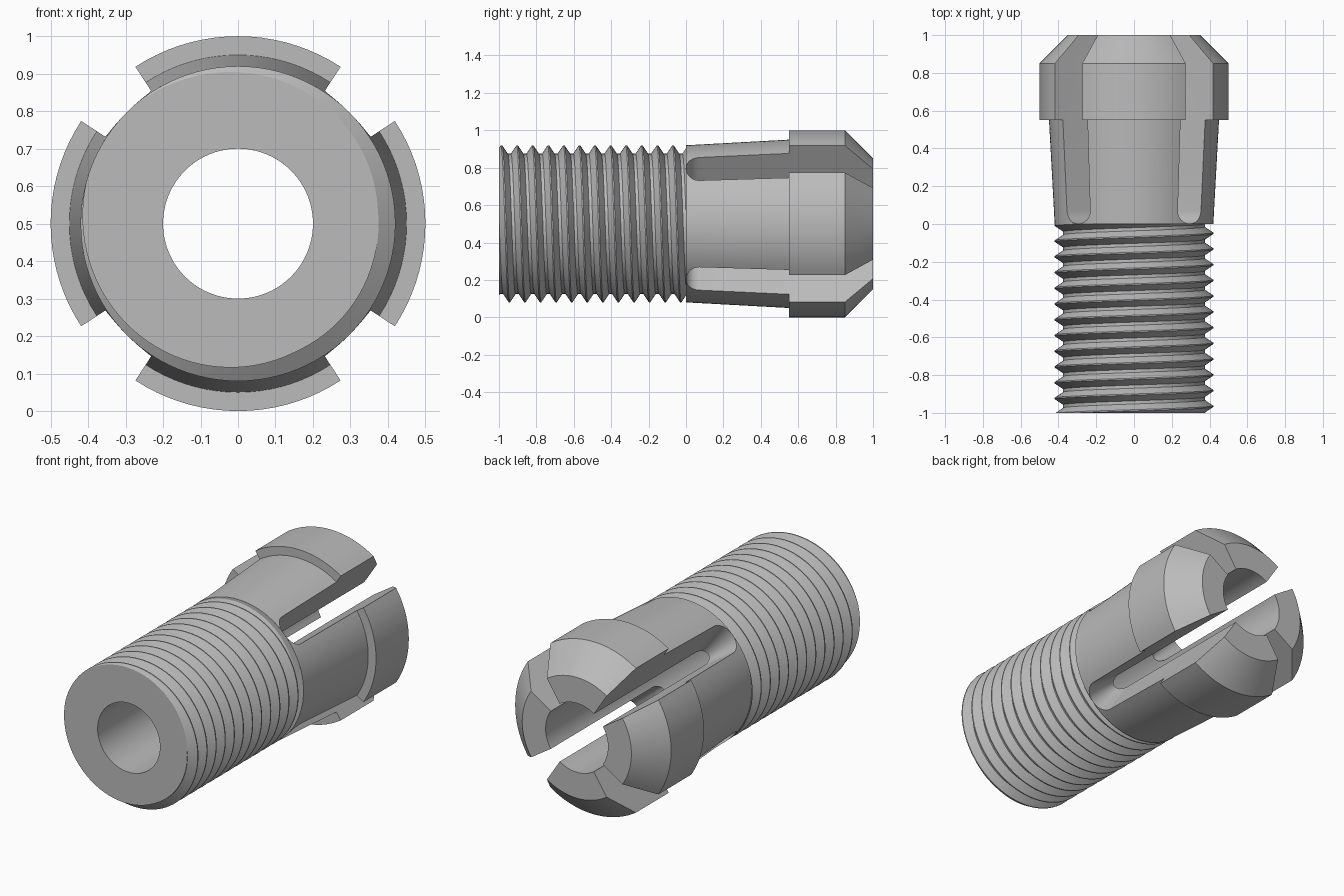
import bpy, bmesh, math
from math import sin, cos, pi, radians

cube = bpy.data.objects.get("Cube")
if cube:
    bpy.data.objects.remove(cube, do_unlink=True)

steel = bpy.data.materials.new("grey_steel")
grey = (0.5, 0.5, 0.5, 1)
steel.diffuse_color = grey
steel.use_nodes = True
steel.node_tree.nodes["Principled BSDF"].inputs["Base Color"].default_value = grey

BORE, CREST, DEPTH, PITCH = 0.2, 0.42, 0.045, 1 / 12
AXIS_Z = 0.5


def polar(a, r, y):
    """Point at angle a clockwise from the top, around the y axis."""
    return (r * sin(a), y, AXIS_Z + r * cos(a))


def finish(bm, name):
    bmesh.ops.remove_doubles(bm, verts=bm.verts, dist=1e-5)
    wires = [e for e in bm.edges if not e.link_faces]
    bmesh.ops.delete(bm, geom=wires, context='EDGES')
    bmesh.ops.recalc_face_normals(bm, faces=bm.faces)
    mesh = bpy.data.meshes.new(name)
    bm.to_mesh(mesh)
    bm.free()
    mesh.materials.append(steel)
    ob = bpy.data.objects.new(name, mesh)
    bpy.context.collection.objects.link(ob)
    bpy.ops.object.select_all(action='DESELECT')
    ob.select_set(True)
    bpy.context.view_layer.objects.active = ob
    bpy.ops.object.shade_smooth_by_angle(angle=radians(30))


# Threaded shank: a helical ridge clipped flat at both ends
STEPS, START = 96, radians(-60)


def thread_radius(a, y):
    f = ((y + 1) / PITCH - (a - START) / (2 * pi)) % 1
    d = min(f, 1 - f)
    return CREST - DEPTH * min(1, max(0, (d - 0.04) / 0.36))


def thread_vert(bm, step, offset):
    a = START + 2 * pi * step / STEPS
    y = min(0, max(-1, -1 + PITCH * (step / STEPS + offset)))
    return bm.verts.new(polar(a, thread_radius(a, y), y))


def extrude_rim(bm, edges, radius, y):
    """Extend a rim to a circle of the given radius at y; return its edges."""
    geom = bmesh.ops.extrude_edge_only(bm, edges=edges)["geom"]
    for v in (g for g in geom if isinstance(g, bmesh.types.BMVert)):
        a = math.atan2(v.co.x, v.co.z - AXIS_Z)
        v.co = polar(a, radius, y)
    return [g for g in geom if isinstance(g, bmesh.types.BMEdge)
            and all(abs(v.co.y - y) < 1e-5 for v in g.verts) and g.is_boundary]


bm = bmesh.new()
rows = [[thread_vert(bm, s, f) for f in (-0.04, 0.04, 0.4, 0.6)]
        for s in range(-2 * STEPS, 14 * STEPS)]
for s in range(len(rows) - STEPS - 1):
    lower = rows[s] + [rows[s + STEPS][0]]
    upper = rows[s + 1] + [rows[s + 1 + STEPS][0]]
    for i in range(4):
        bm.faces.new((lower[i], upper[i], upper[i + 1], lower[i + 1]))
bmesh.ops.remove_doubles(bm, verts=bm.verts, dist=1e-5)
bmesh.ops.delete(bm, geom=[e for e in bm.edges if not e.link_faces], context='EDGES')
rims = [[e for e in bm.edges if e.is_boundary
         and all(abs(v.co.y - y) < 1e-5 for v in e.verts)] for y in (-1, 0)]
front = extrude_rim(bm, rims[0], BORE, -1)
extrude_rim(bm, front, BORE, 0)
extrude_rim(bm, rims[1], CREST, 0)
finish(bm, "threaded_shank")

# Four jaws split by radial slots with rounded ends
SLOT_HALF, SLOT_ROUND = radians(11.8), 0.07
JAW_HALF = pi / 4 - SLOT_HALF


def taper(y):
    return CREST + 0.03 * y / 0.55


def slot_profile(y):
    return [(0, CREST), (y, taper(y)), (y, BORE), (0, BORE)]


def strip(bm, columns, angles):
    """Skin neighbouring profiles given as (y, radius) lists."""
    rings = [[bm.verts.new(polar(a, r, y)) for y, r in col]
             for a, col in zip(angles, columns)]
    for p, q in zip(rings, rings[1:]):
        for i in range(len(p) - 1):
            bm.faces.new((p[i], q[i], q[i + 1], p[i + 1]))
    return rings


jaw = [(0, CREST), (SLOT_ROUND, taper(SLOT_ROUND)), (0.55, 0.45), (0.55, 0.5),
       (0.85, 0.5), (1, 0.35), (1, BORE), (SLOT_ROUND, BORE), (0, BORE)]
JAW_SEGS, SLOT_SEGS = 18, 12
bm = bmesh.new()
for k in range(4):
    mid = k * pi / 2
    angles = [mid + JAW_HALF * (2 * i / JAW_SEGS - 1) for i in range(JAW_SEGS + 1)]
    rings = strip(bm, [jaw] * len(angles), angles)
    for ring in (rings[0], rings[-1]):
        bm.faces.new(ring[1:-1])
    turns = [pi * i / SLOT_SEGS for i in range(SLOT_SEGS + 1)]
    strip(bm, [slot_profile(SLOT_ROUND * (1 - sin(t))) for t in turns],
          [mid + pi / 4 - SLOT_HALF * cos(t) for t in turns])
finish(bm, "slotted_jaws")
